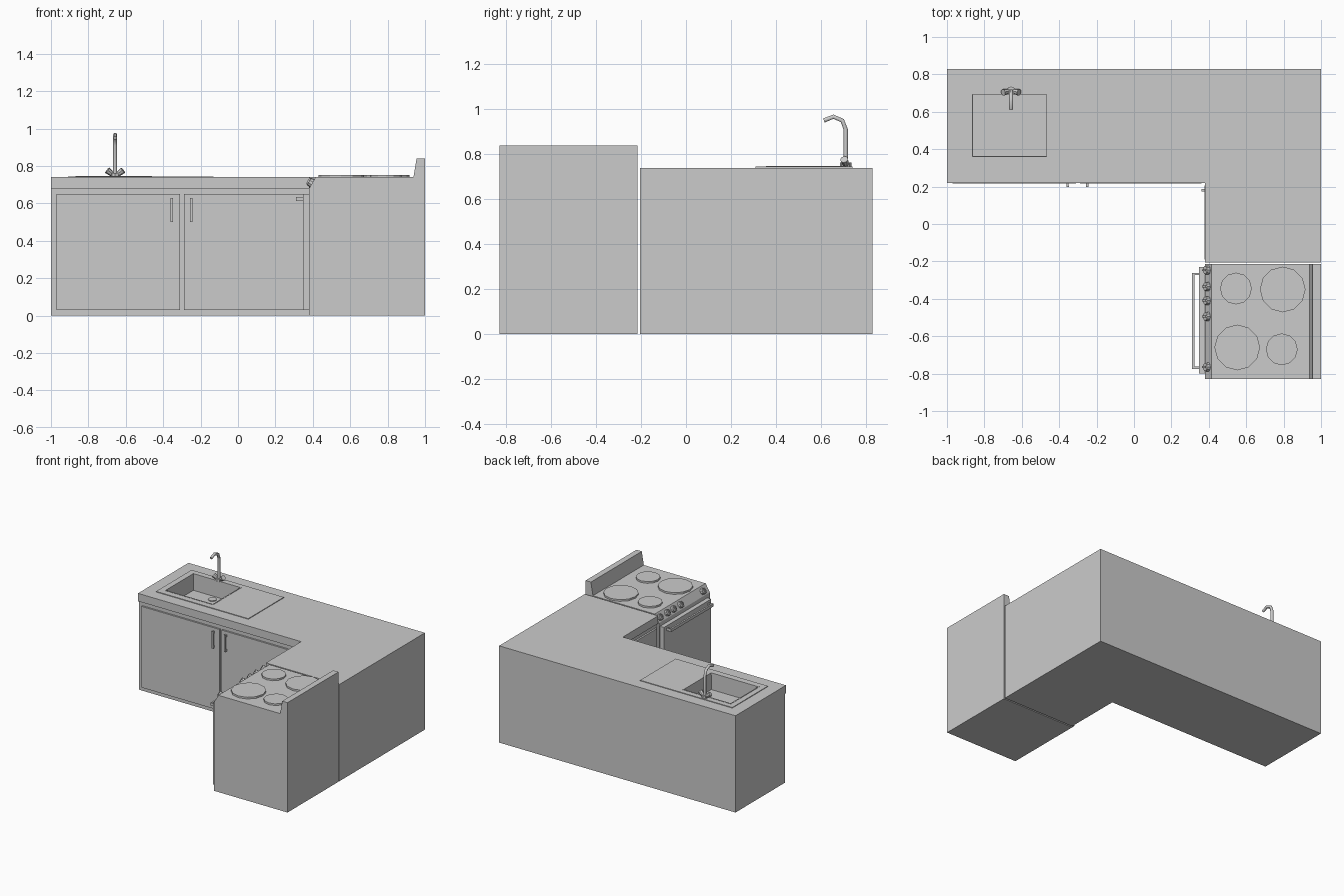
import bpy, bmesh, math
from mathutils import Vector

if "Cube" in bpy.data.objects:
    bpy.data.objects.remove(bpy.data.objects["Cube"])


def finish(name, bm):
    bmesh.ops.recalc_face_normals(bm, faces=bm.faces)
    me = bpy.data.meshes.new(name)
    bm.to_mesh(me)
    bm.free()
    ob = bpy.data.objects.new(name, me)
    bpy.context.collection.objects.link(ob)
    return ob


def add_box(bm, lo, hi):
    vs = bmesh.ops.create_cube(bm, size=1)["verts"]
    for v in vs:
        v.co = Vector([(a + b) / 2 + c * (b - a) for a, b, c in zip(lo, hi, v.co)])


def box(name, lo, hi):
    bm = bmesh.new()
    add_box(bm, lo, hi)
    return finish(name, bm)


def prism(name, points, vec):
    bm = bmesh.new()
    f = bm.faces.new([bm.verts.new(p) for p in points])
    ext = bmesh.ops.extrude_face_region(bm, geom=[f], use_keep_orig=True)["geom"]
    bmesh.ops.translate(bm, vec=vec, verts=[g for g in ext if isinstance(g, bmesh.types.BMVert)])
    return finish(name, bm)


def cylinder(name, center, axis, r1, depth, sides, r2=None):
    bm = bmesh.new()
    bmesh.ops.create_cone(bm, cap_ends=True, segments=sides, radius1=r1,
                          radius2=r1 if r2 is None else r2, depth=depth)
    ob = finish(name, bm)
    ob.rotation_euler = Vector(axis).to_track_quat('Z', 'Y').to_euler()
    ob.location = center
    return ob


def cut(ob, cutter):
    m = ob.modifiers.new("cut", 'BOOLEAN')
    m.operation = 'DIFFERENCE'
    m.solver = 'EXACT'
    m.object = cutter


def l_shape(name, front, side, z0, z1):
    pts = [(-1, front), (side, front), (side, -0.205), (1, -0.205), (1, 0.83), (-1, 0.83)]
    return prism(name, [(x, y, z0) for x, y in pts], (0, 0, z1 - z0))


# L-shaped cabinet and countertop
cabinet = l_shape("cabinet_body", 0.23, 0.39, 0, 0.68)
counter = l_shape("countertop", 0.22, 0.38, 0.68, 0.74)

# Cabinet doors
for i, (a, b) in enumerate([(-0.97, -0.31), (-0.29, 0.36)]):
    box(f"cabinet_door_{i + 1}", (a, 0.217, 0.03), (b, 0.23, 0.65))
box("side_door", (0.377, -0.19, 0.03), (0.39, 0.205, 0.65))

# Cabinet door handles: bar on two posts
for i, x in enumerate((-0.355, -0.25)):
    bm = bmesh.new()
    add_box(bm, (x - 0.007, 0.197, 0.50), (x + 0.007, 0.205, 0.63))
    for z in (0.51, 0.62):
        add_box(bm, (x - 0.006, 0.204, z - 0.008), (x + 0.006, 0.218, z + 0.008))
    finish(f"door_handle_{i + 1}", bm)
bm = bmesh.new()
add_box(bm, (0.36, 0.173, 0.50), (0.368, 0.187, 0.63))
for z in (0.51, 0.62):
    add_box(bm, (0.367, 0.174, z - 0.008), (0.378, 0.186, z + 0.008))
finish("side_door_handle", bm)

# Sink: rim plate, and a basin hollowed by insetting its top
rim = box("sink_rim", (-0.91, 0.31, 0.739), (-0.13, 0.74, 0.745))
cutter = box("sink_cutter", (-0.868, 0.357, 0.61), (-0.462, 0.698, 0.80))
cutter.hide_render = True
cutter.hide_viewport = True
for ob in (rim, counter, cabinet):
    cut(ob, cutter)
bm = bmesh.new()
add_box(bm, (-0.87, 0.355, 0.608), (-0.46, 0.70, 0.747))
top = max(bm.faces, key=lambda f: f.calc_center_median().z)
bmesh.ops.inset_region(bm, faces=[top], thickness=0.01)
bmesh.ops.inset_region(bm, faces=[top], thickness=0.002)
bmesh.ops.translate(bm, vec=(0, 0, -0.127), verts=top.verts)
finish("sink_basin", bm)
cylinder("sink_drain", (-0.665, 0.64, 0.622), (0, 0, 1), 0.03, 0.008, 12)

# Faucet: swept spout, base and two angled taps
cu = bpy.data.curves.new("faucet_spout", 'CURVE')
cu.dimensions = '3D'
cu.bevel_depth = 0.011
cu.bevel_resolution = 1
cu.use_fill_caps = True
path = [(0.71, 0.74), (0.71, 0.91), (0.695, 0.95), (0.655, 0.967), (0.613, 0.95)]
sp = cu.splines.new('POLY')
sp.points.add(len(path) - 1)
for p, (y, z) in zip(sp.points, path):
    p.co = (-0.657, y, z, 1)
bpy.context.collection.objects.link(bpy.data.objects.new("faucet_spout", cu))
cylinder("faucet_base", (-0.657, 0.71, 0.752), (0, 0, 1), 0.025, 0.022, 8)
for s in (-1, 1):
    cylinder("faucet_tap", (-0.657 + s * 0.027, 0.707, 0.765), (s, -0.25, 0.8), 0.013, 0.04, 8, 0.018)

# Stove body with sloped control panel and backguard
profile = [(0.38, 0), (1, 0), (1, 0.84), (0.955, 0.84), (0.938, 0.74), (0.415, 0.74), (0.38, 0.68)]
prism("stove_body", [(x, -0.83, z) for x, z in profile], (0, 0.615, 0))

# Oven door and its bar handle
box("oven_door", (0.347, -0.80, 0.03), (0.38, -0.23, 0.65))
bm = bmesh.new()
add_box(bm, (0.31, -0.775, 0.612), (0.323, -0.262, 0.635))
for y in (-0.769, -0.268):
    add_box(bm, (0.322, y - 0.006, 0.614), (0.348, y + 0.006, 0.633))
finish("oven_handle", bm)

# Hot plates
for i, (x, y, r) in enumerate([(0.545, -0.345, 0.085), (0.795, -0.35, 0.122),
                               (0.552, -0.66, 0.122), (0.79, -0.67, 0.085)]):
    cylinder(f"hot_plate_{i + 1}", (x, y, 0.746), (0, 0, 1), r, 0.014, 12)

# Control knobs with grips, square to the sloped panel
normal = Vector((-0.06, 0, 0.035)).normalized()
for i, y in enumerate((-0.247, -0.335, -0.41, -0.495, -0.765)):
    c = Vector((0.396, y, 0.708))
    cylinder(f"knob_{i + 1}", c + normal * 0.009, normal, 0.025, 0.02, 10, 0.022)
    grip = box(f"knob_grip_{i + 1}", (-0.005, -0.02, -0.005), (0.005, 0.02, 0.005))
    grip.rotation_euler = normal.to_track_quat('Z', 'Y').to_euler()
    grip.location = c + normal * 0.022
